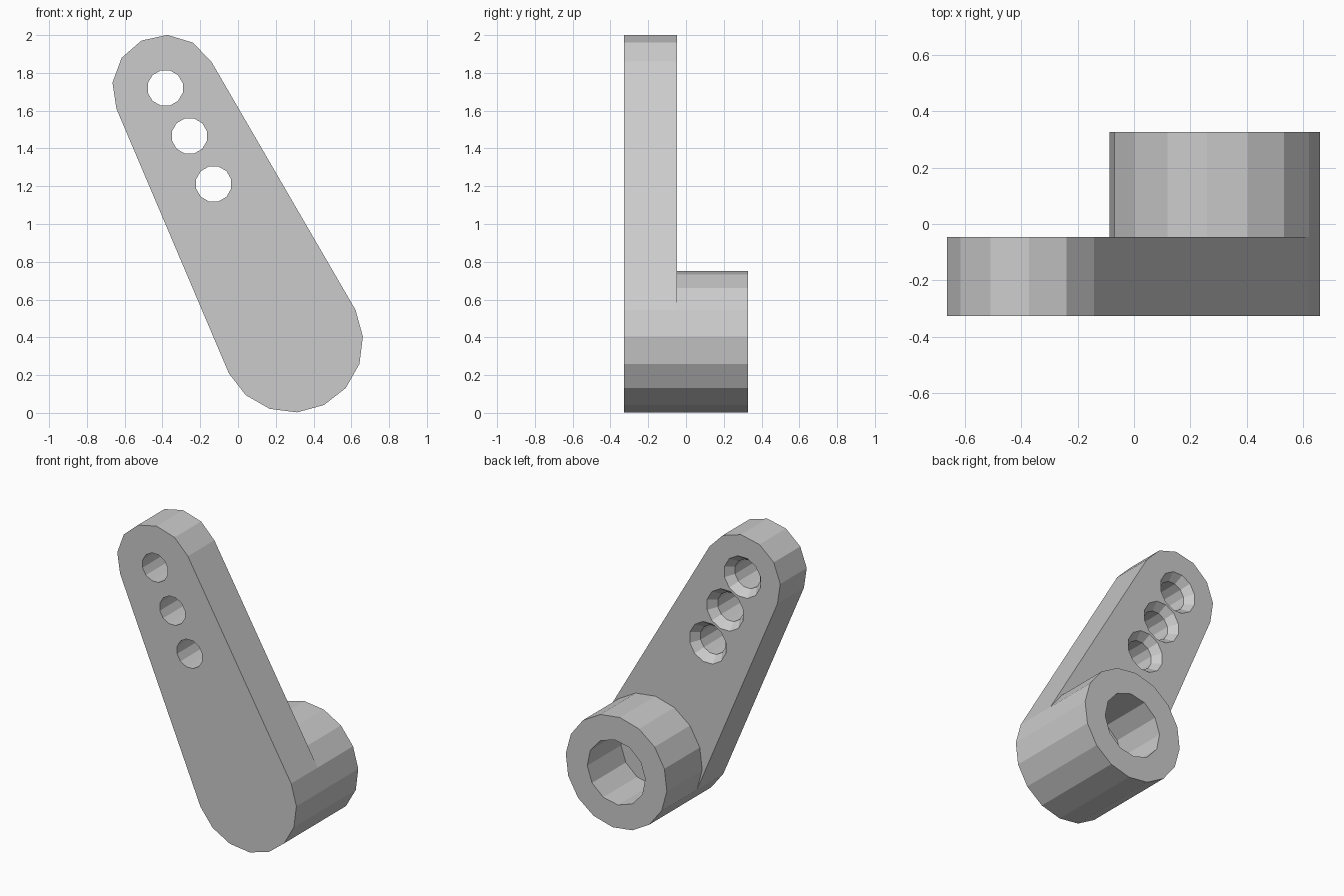
import bpy, bmesh
from math import cos, sin, radians, atan2, asin, hypot, degrees

if "Cube" in bpy.data.objects:
    bpy.data.objects.remove(bpy.data.objects["Cube"])

HUB, HUB_R = (0.287, 0.377), 0.375
TIP, TIP_R = (-0.385, 1.72), 0.281
FRONT, STEP, BACK = -0.327, -0.047, 0.327

dx, dz = TIP[0] - HUB[0], TIP[1] - HUB[1]
AXIS = degrees(atan2(dz, dx))                                # arm direction
TANGENT = 90 - degrees(asin((HUB_R - TIP_R) / hypot(dx, dz)))


def arc(center, r, start, end, n):
    """n + 1 points along an arc in the xz plane."""
    return [(center[0] + r * cos(radians(start + (end - start) * i / n)),
             center[1] + r * sin(radians(start + (end - start) * i / n)))
            for i in range(n + 1)]


def ring(center, r, n, start=0):
    return arc(center, r, start, start + 360, n)[:-1]


def loft(name, sections):
    """Closed solid through (y, outline) sections."""
    bm = bmesh.new()
    loops = [[bm.verts.new((x, y, z)) for x, z in pts] for y, pts in sections]
    n = len(loops[0])
    for a, b in zip(loops, loops[1:]):
        for i in range(n):
            j = (i + 1) % n
            bm.faces.new((a[i], a[j], b[j], b[i]))
    bm.faces.new(loops[0])
    bm.faces.new(loops[-1])
    bmesh.ops.recalc_face_normals(bm, faces=bm.faces[:])
    me = bpy.data.meshes.new(name)
    bm.to_mesh(me)
    bm.free()
    ob = bpy.data.objects.new(name, me)
    bpy.context.collection.objects.link(ob)
    return ob


def boolean(target, other, operation):
    bpy.context.view_layer.objects.active = target
    mod = target.modifiers.new(operation.lower(), 'BOOLEAN')
    mod.operation, mod.object, mod.solver = operation, other, 'EXACT'
    bpy.ops.object.modifier_apply(modifier=mod.name)
    bpy.data.objects.remove(other)


# Tapered arm plate: small rounded tip, large rounded foot
outline = (arc(TIP, TIP_R, AXIS - TANGENT, AXIS + TANGENT, 6)
           + arc(HUB, HUB_R, AXIS + 90, AXIS + 270, 8))
arm = loft("lever_arm", [(FRONT, outline), (STEP, outline)])

# Hub boss on the back, with a blind shaft socket
hub = ring(HUB, HUB_R, 16, AXIS + 90)
boolean(arm, loft("hub", [(STEP, hub), (BACK, hub)]), 'UNION')
socket = ring(HUB, 0.215, 12, AXIS)
boolean(arm, loft("shaft_socket", [(-0.03, socket), (BACK + 0.1, socket)]), 'DIFFERENCE')

# Three through holes, countersunk from the back
for k in range(3):
    c = (TIP[0] + 0.128 * k, TIP[1] - 0.254 * k)
    small, wide = ring(c, 0.096, 12, 15), ring(c, 0.138, 12, 15)
    boolean(arm, loft("link_hole", [(FRONT - 0.1, small), (STEP - 0.055, small),
                                    (STEP, wide), (STEP + 0.05, wide)]), 'DIFFERENCE')
